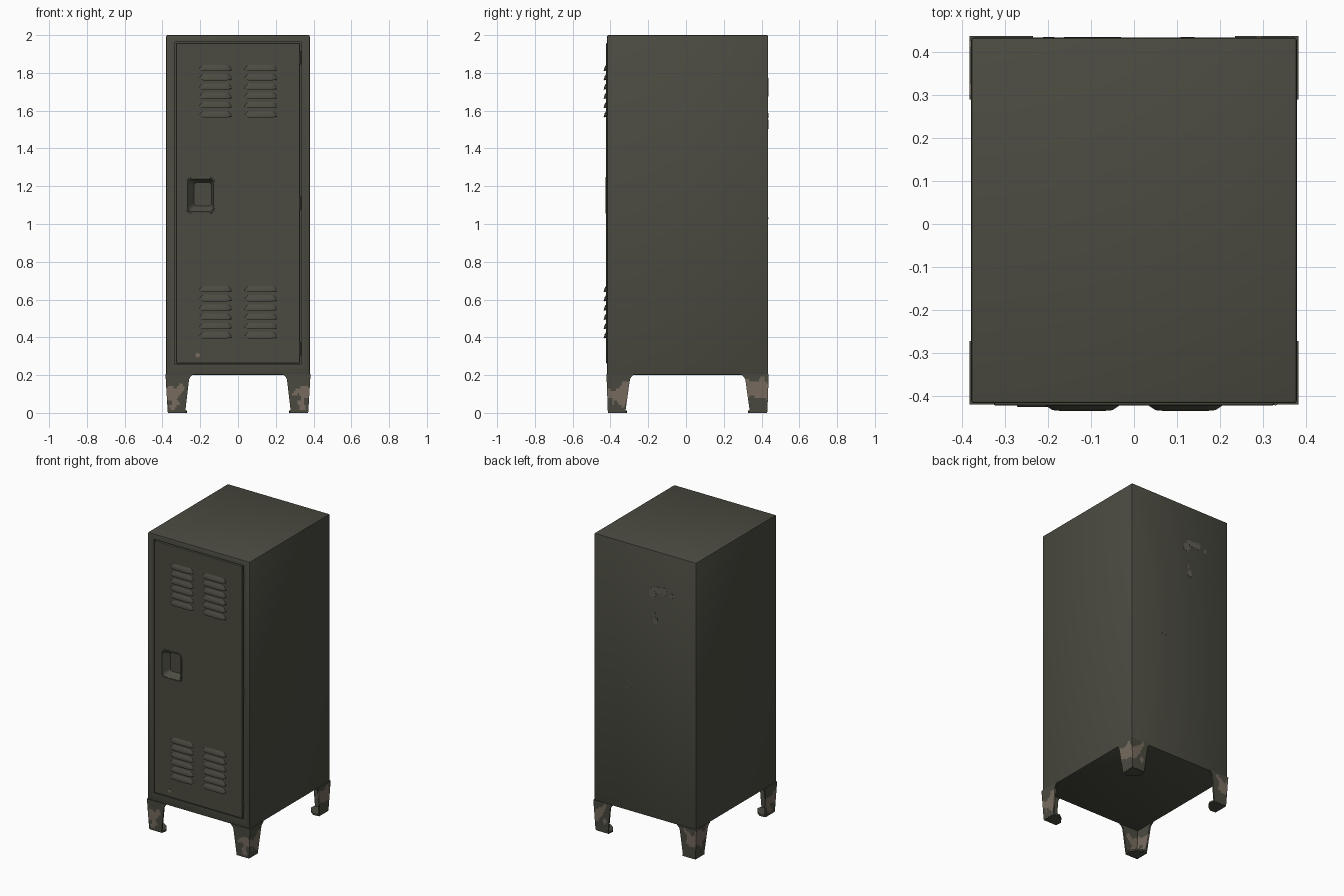
import bpy, bmesh, math
from mathutils import Vector, noise

if "Cube" in bpy.data.objects:
    bpy.data.objects.remove(bpy.data.objects["Cube"])


def material(name, rgb):
    m = bpy.data.materials.new(name)
    m.diffuse_color = (*rgb, 1)
    m.use_nodes = True
    m.node_tree.nodes["Principled BSDF"].inputs["Base Color"].default_value = m.diffuse_color
    return m


PAINT = material("olive grey paint", (0.070, 0.070, 0.053))
PRIMER = material("tan primer", (0.190, 0.152, 0.116))
WORN = material("worn grey", (0.115, 0.110, 0.088))

FRONT, BACK, DOOR = -0.418, 0.435, -0.423
HALF = 0.38


def finish(bm, name, mats=(PAINT,), smooth=True):
    bmesh.ops.recalc_face_normals(bm, faces=bm.faces[:])
    me = bpy.data.meshes.new(name)
    bm.to_mesh(me)
    bm.free()
    ob = bpy.data.objects.new(name, me)
    bpy.context.collection.objects.link(ob)
    for m in mats:
        me.materials.append(m)
    if smooth:
        bpy.ops.object.select_all(action='DESELECT')
        ob.select_set(True)
        bpy.context.view_layer.objects.active = ob
        bpy.ops.object.shade_smooth_by_angle(angle=math.radians(35))
    return ob


def box_mesh(lo, hi, bevel):
    bm = bmesh.new()
    bmesh.ops.create_cube(bm, size=1)
    lo, hi = Vector(lo), Vector(hi)
    for v in bm.verts:
        v.co = Vector([(lo[i] + hi[i]) / 2 + v.co[i] * (hi[i] - lo[i]) for i in range(3)])
    bmesh.ops.bevel(bm, geom=bm.edges[:], offset=bevel, segments=2, profile=0.5, affect='EDGES')
    return bm


def rounded_rect(cx, cz, w, h, r, y):
    pts = []
    for i, (sx, sz) in enumerate([(1, 1), (-1, 1), (-1, -1), (1, -1)]):
        for k in range(5):
            a = math.radians(90 * i + 22.5 * k)
            pts.append((cx + sx * (w / 2 - r) + r * math.cos(a), y,
                        cz + sz * (h / 2 - r) + r * math.sin(a)))
    return pts


def loft(bm, loops, cap=True, closed=False):
    rings = [[bm.verts.new(p) for p in loop] for loop in loops]
    n = len(rings[0])
    pairs = list(zip(rings, rings[1:])) + ([(rings[-1], rings[0])] if closed else [])
    for a, b in pairs:
        for i in range(n):
            j = (i + 1) % n
            bm.faces.new((a[i], a[j], b[j], b[i]))
    if cap:
        bm.faces.new(rings[0])
        bm.faces.new(rings[-1])


# cabinet shell with a recessed door opening
bm = box_mesh((-HALF, FRONT, 0.2), (HALF, BACK, 2.0), 0.007)
bm.faces.ensure_lookup_table()
face = max((f for f in bm.faces if f.normal.y < -0.9), key=lambda f: f.calc_area())
bmesh.ops.inset_region(bm, faces=[face], thickness=0.02)
for v in face.verts:
    v.co.x = math.copysign(0.333, v.co.x)
    v.co.z = 1.964 if v.co.z > 1 else 0.256
opening = bmesh.ops.extrude_discrete_faces(bm, faces=[face])['faces']
bmesh.ops.translate(bm, verts=opening[0].verts[:], vec=(0, 0.06, 0))
finish(bm, "cabinet_body")

# door with a sunken handle pocket
door = finish(box_mesh((-0.327, DOOR, 0.262), (0.327, -0.36, 1.958), 0.004), "door", smooth=False)
bm = bmesh.new()
PX, PZ = -0.198, 1.152
loft(bm, [rounded_rect(PX, PZ, 0.138, 0.178, 0.022, DOOR - 0.02),
          rounded_rect(PX, PZ, 0.134, 0.174, 0.022, DOOR),
          rounded_rect(PX + 0.012, PZ + 0.005, 0.092, 0.125, 0.016, DOOR + 0.036)])
cutter = finish(bm, "pocket_cutter", smooth=False)
cutter.hide_render = True
cutter.hide_viewport = True
cut = door.modifiers.new("pocket", 'BOOLEAN')
cut.operation = 'DIFFERENCE'
cut.object = cutter
cut.solver = 'EXACT'

# raised rim round the pocket
bm = bmesh.new()
loft(bm, [rounded_rect(PX, PZ, 0.152, 0.194, 0.026, DOOR + 0.003),
          rounded_rect(PX, PZ, 0.150, 0.192, 0.026, DOOR - 0.003),
          rounded_rect(PX, PZ, 0.138, 0.178, 0.022, DOOR - 0.004),
          rounded_rect(PX, PZ, 0.134, 0.174, 0.022, DOOR + 0.003)], cap=False, closed=True)
finish(bm, "handle_rim")

# pressed louvers, sloping out to a lip at the bottom
for label, base in (("upper", 1.565), ("lower", 0.395)):
    for side, cx in (("left", -0.12), ("right", 0.12)):
        bm = bmesh.new()
        for k in range(6):
            z = base + 0.049 * k
            loops = []
            for dx, d in ((-0.085, 0.1), (-0.070, 0.85), (-0.05, 1), (0.05, 1), (0.070, 0.85), (0.085, 0.1)):
                x = cx + dx
                loops.append([(x, DOOR + 0.002, z + 0.012 + 0.024 * d),
                              (x, DOOR - 0.007 * d, z + 0.012 + 0.010 * d),
                              (x, DOOR - 0.013 * d, z + 0.010 - 0.008 * d),
                              (x, DOOR - 0.012 * d, z + 0.008 - 0.009 * d),
                              (x, DOOR + 0.002, z + 0.003)])
            loft(bm, loops)
        finish(bm, f"{label}_{side}_louvers")

# hinge knuckles in the right-hand door gap
for k, z in enumerate((0.34, 1.11, 1.88)):
    bm = bmesh.new()
    loft(bm, [[(0.330 + 0.006 * math.cos(a * math.pi / 4), FRONT + 0.001 + 0.006 * math.sin(a * math.pi / 4), h)
               for a in range(8)] for h in (z - 0.035, z + 0.035)])
    finish(bm, f"hinge_{k + 1}")


# folded sheet-metal legs, tapered, with a flat foot and chipped paint
def leg(name, sx, sy):
    nu, nz, t = 12, 16, 0.01
    cx = sx * 0.384
    cy = 0.438 if sy > 0 else -0.421
    bm = bmesh.new()

    def place(s, z):
        # s runs -1 (side edge) .. 0 (corner) .. 1 (front edge)
        f = z / 0.205
        width = 0.092 + 0.036 * f + 0.02 * max(0, (f - 0.85) / 0.15) ** 2
        pull = 0.012 * (1 - f)
        u = abs(s) * width
        a, b = (u, 0) if s > 0 else (0, u)
        return Vector((cx - sx * (pull + a), cy - sy * (pull * 0.6 + b), z))

    rows = [[bm.verts.new(place(i / nu, 0.004 + 0.201 * j / nz)) for i in range(-nu, nu + 1)]
            for j in range(nz + 1)]
    for j in range(nz):
        for i in range(2 * nu):
            f = bm.faces.new((rows[j][i], rows[j][i + 1], rows[j + 1][i + 1], rows[j + 1][i]))
            c = f.calc_center_median()
            s = (i + 0.5) / nu - 1
            n = noise.noise(c * 22 + Vector((sx * 3.1, sy * 5.7, 0)))
            mid = 0.095 if sy < 0 else 0.125
            band = abs(c.z - mid) < 0.045 + 0.06 * n
            if band and (s < 0 or s < 0.55 + 0.5 * n):
                f.material_index = 1
    ob = finish(bm, name, (PAINT, PRIMER), smooth=False)
    sol = ob.modifiers.new("sheet", 'SOLIDIFY')
    sol.thickness = t
    # thicken towards the inside of the fold
    inward = Vector((-sx, -sy, 0))
    avg = sum((p.normal * p.area for p in ob.data.polygons), Vector())
    sol.offset = -1 if avg.dot(inward) < 0 else 1

    # foot plate, chamfered on its inner corner
    bm = bmesh.new()
    ox, oy = cx - sx * 0.013, cy - sy * 0.009
    shape = [(0, 0), (0.095, 0), (0.1, 0.04), (0.075, 0.075), (0.04, 0.1), (0, 0.095)]
    loft(bm, [[(ox - sx * a, oy - sy * b, z) for a, b in shape] for z in (0, 0.012)])
    finish(bm, name + "_foot", smooth=False)


for sx, xn in ((-1, "left"), (1, "right")):
    for sy, yn in ((-1, "front"), (1, "back")):
        leg(f"{yn}_{xn}_leg", sx, sy)


# thin chipped-paint patches on the flat panels
def chip(name, x, z, w, h, y, out, mat):
    bm = bmesh.new()
    loops = []
    for yy in (y - out * 0.001, y + out * 0.0012):
        loops.append([(x + w / 2 * r * math.cos(a), yy, z + h / 2 * r * math.sin(a))
                      for a, r in ((k * math.tau / 14, 1 + 0.18 * math.sin(k * 2.3 + x * 40))
                                   for k in range(14))])
    loft(bm, loops)
    finish(bm, name, (mat,), smooth=False)


for k, (x, z, w, h) in enumerate([(-0.055, 1.71, 0.05, 0.06), (-0.10, 1.745, 0.10, 0.04),
                                  (-0.145, 1.745, 0.035, 0.05), (-0.198, 1.73, 0.025, 0.03),
                                  (-0.078, 1.53, 0.035, 0.05), (-0.065, 1.575, 0.02, 0.025),
                                  (0.125, 1.03, 0.03, 0.008)]):
    chip(f"back_chip_{k + 1}", x, z, w, h, BACK, 1, WORN)
chip("door_chip", -0.213, 0.305, 0.024, 0.024, DOOR, -1, PRIMER)
